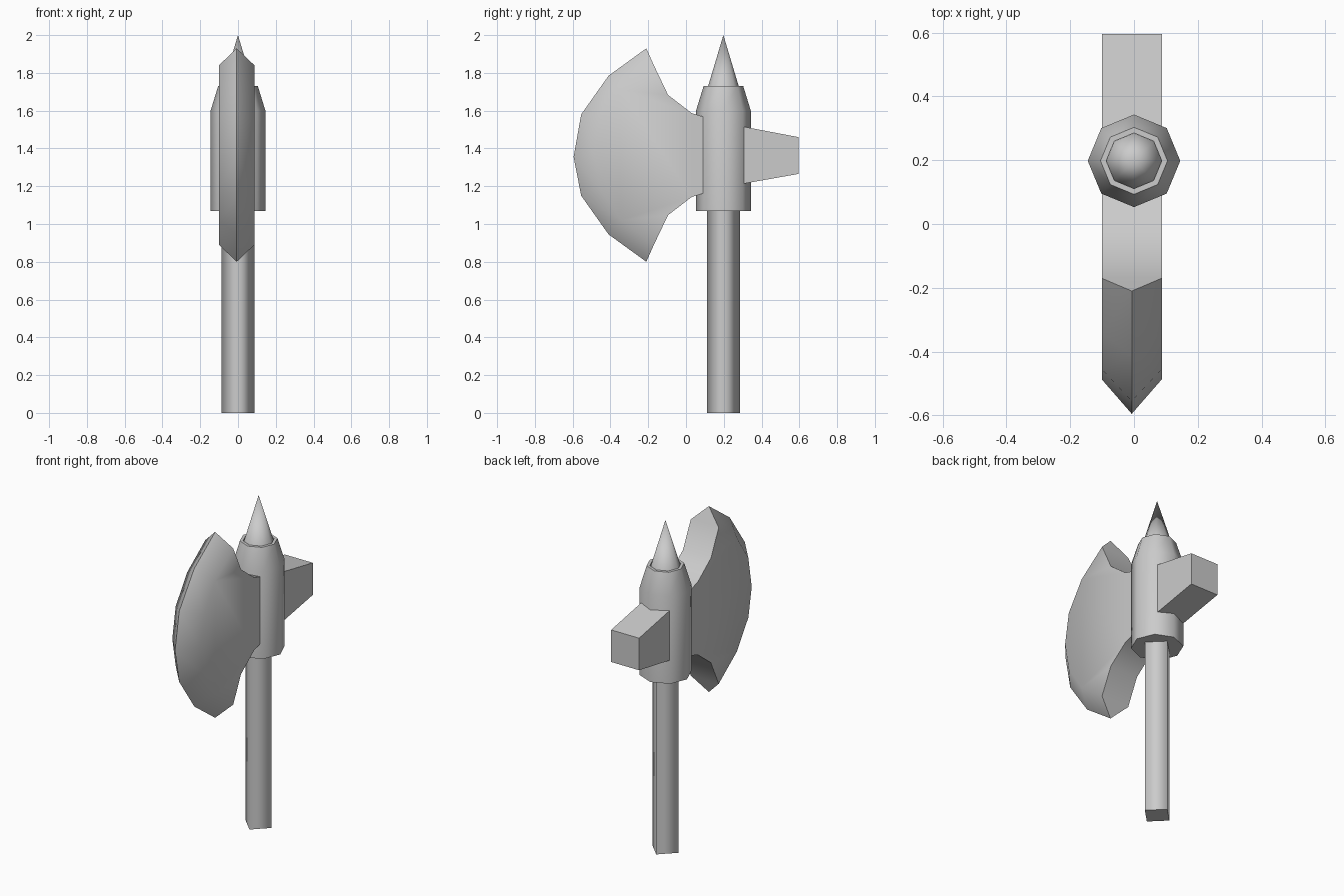
import bpy, bmesh
from math import cos, sin, tau, radians

cube = bpy.data.objects.get("Cube")
if cube:
    bpy.data.objects.remove(cube)

steel = bpy.data.materials.new("grey_steel")
steel.use_nodes = True
grey = (0.6, 0.6, 0.6, 1)
steel.diffuse_color = grey
steel.node_tree.nodes["Principled BSDF"].inputs["Base Color"].default_value = grey

AXIS_Y = 0.198   # centre line of the shaft
MID_Z = 1.365    # mid height of the blade
MID_X, HALF = -0.007, 0.094


def finish(name, bm, angle=50):
    bmesh.ops.recalc_face_normals(bm, faces=bm.faces)
    mesh = bpy.data.meshes.new(name)
    bm.to_mesh(mesh)
    bm.free()
    obj = bpy.data.objects.new(name, mesh)
    bpy.context.collection.objects.link(obj)
    mesh.materials.append(steel)
    bpy.ops.object.select_all(action="DESELECT")
    obj.select_set(True)
    bpy.context.view_layer.objects.active = obj
    bpy.ops.object.shade_smooth_by_angle(angle=radians(angle))
    return obj


def bridge(bm, a, b):
    """Quads between two closed rings of equal length."""
    n = len(a)
    for i in range(n):
        j = (i + 1) % n
        bm.faces.new((a[i], a[j], b[j], b[i]))


def lathe(name, profile, sides, angle=50):
    """Turn (radius, height) pairs around the shaft line and cap both ends."""
    bm = bmesh.new()
    rings = [[bm.verts.new((r * cos(tau * i / sides), AXIS_Y + r * sin(tau * i / sides), z))
              for i in range(sides)] for r, z in profile]
    for a, b in zip(rings, rings[1:]):
        bridge(bm, a, b)
    bm.faces.new(rings[0])
    bm.faces.new(rings[-1])
    bmesh.ops.remove_doubles(bm, verts=bm.verts, dist=0.0005)
    return finish(name, bm, angle)


# Four-sided handle with softly shaded sides and flat ends
handle = lathe("handle", [(0.088, 0), (0.088, 1.2)], 4, 100)
for edge in handle.data.edges:
    heights = [handle.data.vertices[v].co.z for v in edge.vertices]
    edge.use_edge_sharp = heights[0] == heights[1]

# Collar with a shallow socket, and the spike standing in it
lathe("collar", [(0.145, 1.07), (0.145, 1.6), (0.105, 1.73), (0.087, 1.73), (0.087, 1.71)], 8)
lathe("top_spike", [(0.087, 1.71), (0.0001, 2.0)], 8)

# Hammer block at the back
bm = bmesh.new()
rings = []
for y, low, high in ((0.2, 1.195, 1.535), (0.595, 1.265, 1.46)):
    rings.append([bm.verts.new((MID_X + sx * HALF, y, z))
                  for sx, z in ((-1, low), (1, low), (1, high), (-1, high))])
bridge(bm, *rings)
for ring in rings:
    bm.faces.new(ring)
finish("back_hammer", bm, 30)

# Blade: (y, height above the middle) for the upper half, mirrored below
edge_half = [(-0.21, 0.565), (-0.41, 0.42), (-0.555, 0.215)]
bevel_half = [(-0.17, 0.475), (-0.345, 0.345), (-0.455, 0.18)]
neck_half = [(-0.095, 0.318), (0.03, 0.222), (0.15, 0.185)]


def mirrored(half, middle=None):
    centre = [middle] if middle else []
    return half + centre + [(y, -z) for y, z in reversed(half)]


bm = bmesh.new()


def row(points, x):
    return [bm.verts.new((x, y, MID_Z + z)) for y, z in points]


cutting = row(mirrored(edge_half, (-0.595, -0.01)), MID_X)
sides = []
for s in (-1, 1):
    x = MID_X + s * HALF
    rim = row(mirrored(bevel_half, (-0.487, -0.005)), x)
    neck = row(mirrored(neck_half), x)
    for i in range(len(rim) - 1):
        bm.faces.new((cutting[i], cutting[i + 1], rim[i + 1], rim[i]))
    bm.faces.new(rim + list(reversed(neck)))
    sides.append((rim, neck))

# Back surfaces of the blade, its two tips and the hidden root
(rim_l, neck_l), (rim_r, neck_r) = sides
for end in (0, -1):
    bm.faces.new((cutting[end], rim_l[end], rim_r[end]))
    bm.faces.new((rim_l[end], neck_l[end], neck_r[end], rim_r[end]))
for i in range(len(neck_l) - 1):
    bm.faces.new((neck_l[i], neck_l[i + 1], neck_r[i + 1], neck_r[i]))
finish("axe_blade", bm, 50)
